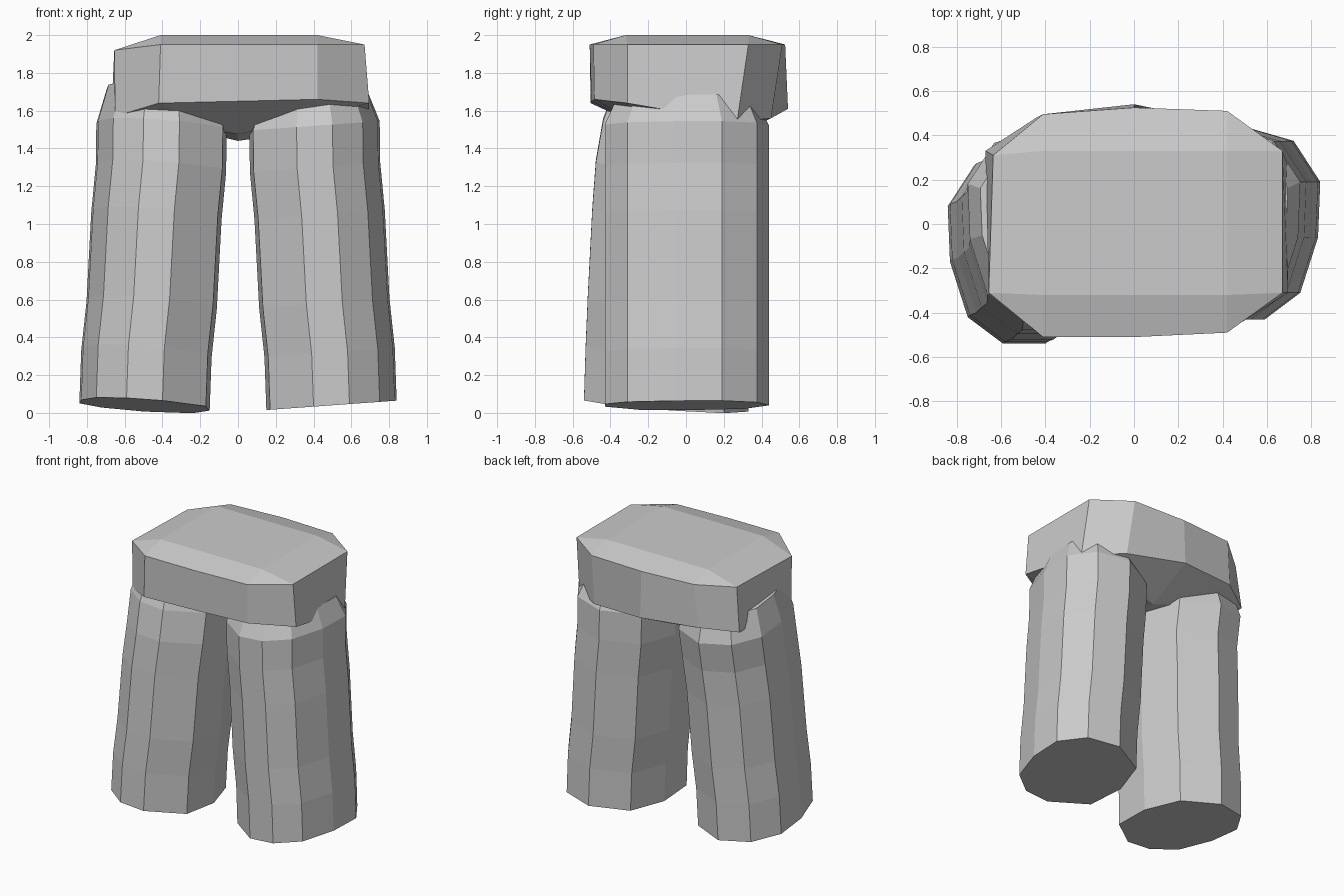
import bpy, bmesh

if "Cube" in bpy.data.objects:
    bpy.data.objects.remove(bpy.data.objects["Cube"])


def make_object(name, bm):
    bmesh.ops.recalc_face_normals(bm, faces=bm.faces)
    mesh = bpy.data.meshes.new(name)
    bm.to_mesh(mesh)
    bm.free()
    obj = bpy.data.objects.new(name, mesh)
    bpy.context.collection.objects.link(obj)
    return obj


def bridge(bm, a, b):
    n = len(a)
    for i in range(n):
        j = (i + 1) % n
        bm.faces.new((a[i], a[j], b[j], b[i]))


# Ten-sided leg section, relative to the leg axis
SECTION = [(.345, .19), (.335, -.06), (.255, -.31), (.095, -.43), (-.095, -.43),
           (-.325, -.25), (-.345, .04), (-.255, .31), (0, .44), (.225, .375)]

# Leg rings: height, axis x, backward swing, scale
RINGS = [(.04, .495, 1.0, 1), (.32, .485, .92, 1), (.58, .457, .82, 1),
         (1.05, .432, .6, 1), (1.30, .408, .43, 1), (1.52, .405, .08, 1),
         (1.66, .40, 0, .85)]


def leg(name, side, swing, pitch, top_lift):
    bm = bmesh.new()
    loops = []
    for k, (z, cx, s, scale) in enumerate(RINGS):
        lift = top_lift if k == len(RINGS) - 1 else 0
        loops.append([bm.verts.new((side * (cx + x * scale),
                                    y * scale + swing * s,
                                    z + lift + .072 * x - pitch * y))
                      for x, y in SECTION])
    for a, b in zip(loops, loops[1:]):
        bridge(bm, a, b)
    bm.faces.new(loops[0])
    bm.faces.new(loops[-1])
    return make_object(name, bm)


leg("right_trouser_leg", 1, 0, 0, 0)
leg("left_trouser_leg", -1, -.11, .075, .05)

# Hip block: bevelled waist on top, keel-shaped crotch below
bm = bmesh.new()
upper = [(0, -.51, 1.95), (.42, -.49, 1.95), (.67, -.31, 1.95), (.67, .33, 1.95),
         (.42, .51, 1.95), (0, .525, 1.95), (-.41, .495, 1.95), (-.635, .31, 1.92),
         (-.655, -.31, 1.92), (-.41, -.51, 1.95)]
lower = [(0, -.5, 1.65), (.42, -.485, 1.66), (.695, -.31, 1.64), (.69, .27, 1.54),
         (.44, .45, 1.56), (0, .54, 1.61), (-.44, .48, 1.63), (-.67, .33, 1.60),
         (-.65, -.31, 1.57), (-.42, -.505, 1.64)]
U = [bm.verts.new(p) for p in upper]
L = [bm.verts.new(p) for p in lower]
bridge(bm, L, U)

# Waist top
T = [bm.verts.new(p) for p in [(.42, -.32, 2), (.42, .33, 2), (-.41, .33, 2), (-.41, -.32, 2)]]
bm.faces.new(T)
for f in [(U[9], U[0], U[1], T[0], T[3]), (U[1], U[2], T[0]), (U[2], U[3], T[1], T[0]),
          (U[3], U[4], T[1]), (U[4], U[5], U[6], T[2], T[1]), (U[6], U[7], T[2]),
          (U[7], U[8], T[3], T[2]), (U[8], U[9], T[3])]:
    bm.faces.new(f)

# Crotch
kf = bm.verts.new((0, -.15, 1.475))
kb = bm.verts.new((0, .2, 1.44))
for i in range(10):
    j = (i + 1) % 10
    if i in (2, 7):
        bm.faces.new((L[i], L[j], kb if i == 2 else kf))
        bm.faces.new((L[2] if i == 2 else L[7], kb, kf) if i == 2 else (L[7], kf, kb))
    else:
        bm.faces.new((L[i], L[j], kf if i < 2 or i > 7 else kb))
make_object("hips", bm)
